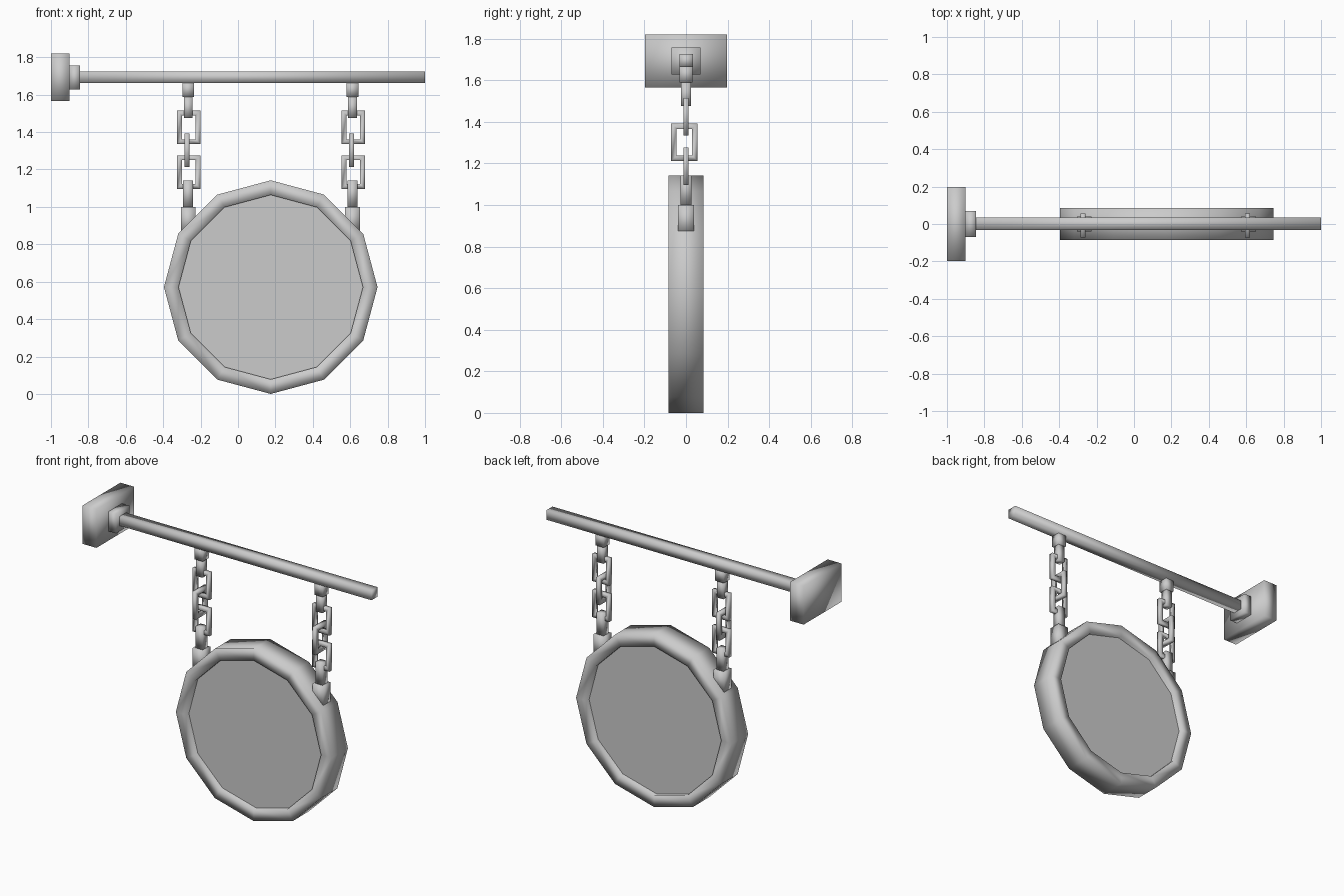
import bpy
import bmesh
from math import cos, sin, pi, radians

cube = bpy.data.objects.get("Cube")
if cube:
    bpy.data.objects.remove(cube, do_unlink=True)

metal = bpy.data.materials.new("grey_metal")
metal.use_nodes = True
GREY = (0.6, 0.6, 0.6, 1)
metal.diffuse_color = GREY
metal.node_tree.nodes["Principled BSDF"].inputs["Base Color"].default_value = GREY


def finish(name, bm, location=(0, 0, 0), smooth=True):
    """Turn a bmesh into a named, shaded object."""
    bmesh.ops.recalc_face_normals(bm, faces=bm.faces[:])
    for face in bm.faces:
        face.smooth = smooth
    mesh = bpy.data.meshes.new(name)
    bm.to_mesh(mesh)
    bm.free()
    mesh.materials.append(metal)
    obj = bpy.data.objects.new(name, mesh)
    obj.location = location
    bpy.context.collection.objects.link(obj)
    return obj


def box(name, x, y, z):
    """Softly shaded box from (low, high) pairs."""
    bm = bmesh.new()
    bmesh.ops.create_cube(bm, size=1)
    spans = (x, y, z)
    for v in bm.verts:
        v.co = [lo + (c + 0.5) * (hi - lo) for c, (lo, hi) in zip(v.co, spans)]
    return finish(name, bm)


def ring(name, outer, inner, half_depth, location):
    """Closed frame between two outlines in the xz plane."""
    bm = bmesh.new()
    loops = [[bm.verts.new((x, y, z)) for x, z in outline]
             for outline, y in ((outer, -half_depth), (outer, half_depth),
                                (inner, half_depth), (inner, -half_depth))]
    n = len(outer)
    for k in range(4):
        a, b = loops[k], loops[(k + 1) % 4]
        for i in range(n):
            j = (i + 1) % n
            bm.faces.new((a[i], a[j], b[j], b[i]))
    return finish(name, bm, location)


def polygon(radius, sides=12):
    return [(radius * cos(2 * pi * i / sides), radius * sin(2 * pi * i / sides))
            for i in range(sides)]


def rectangle(w, h):
    return [(-w, -h), (w, -h), (w, h), (-w, h)]


# Wall bracket and horizontal pole
box("wall_plate", (-1, -0.9), (-0.197, 0.197), (1.565, 1.82))
box("pole_socket", (-0.9, -0.845), (-0.07, 0.07), (1.627, 1.757))
box("pole", (-0.85, 1), (-0.031, 0.034), (1.663, 1.725))

# Two chains, each with alternating square links
for side, cx in (("right", -0.267), ("left", 0.612)):
    def post(part, half, low, high):
        box(f"{side}_{part}", (cx - half, cx + half), (-half, half), (low, high))

    post("pole_hanger", 0.031, 1.588, 1.67)
    post("upper_stem", 0.023, 1.476, 1.588)
    for i, z in enumerate((1.425, 1.302, 1.186)):
        turned = i == 1
        link = ring(f"{side}_chain_link_{i + 1}", rectangle(0.063, 0.09),
                    rectangle(0.037, 0.064), 0.013,
                    (cx - 0.005 if turned else cx + 0.004, -0.008 if turned else 0, z))
        if turned:
            link.rotation_euler.z = radians(90)
    post("lower_stem", 0.026, 1.0, 1.142)
    post("sign_socket", 0.039, 0.86, 1.0)

# Twelve-sided sign: rim with slightly recessed panels on both faces
CENTRE = (0.175, 0, 0.571)
ring("sign_rim", polygon(0.571), polygon(0.493), 0.085, CENTRE)
for name, y in (("front_panel", -0.06), ("back_panel", 0.06)):
    bm = bmesh.new()
    face = bm.faces.new([bm.verts.new((x, y, z)) for x, z in polygon(0.493)])
    panel = finish(name, bm, CENTRE, smooth=False)
    # Point each panel outward
    if panel.data.polygons[0].normal.y * y < 0:
        panel.data.flip_normals()
